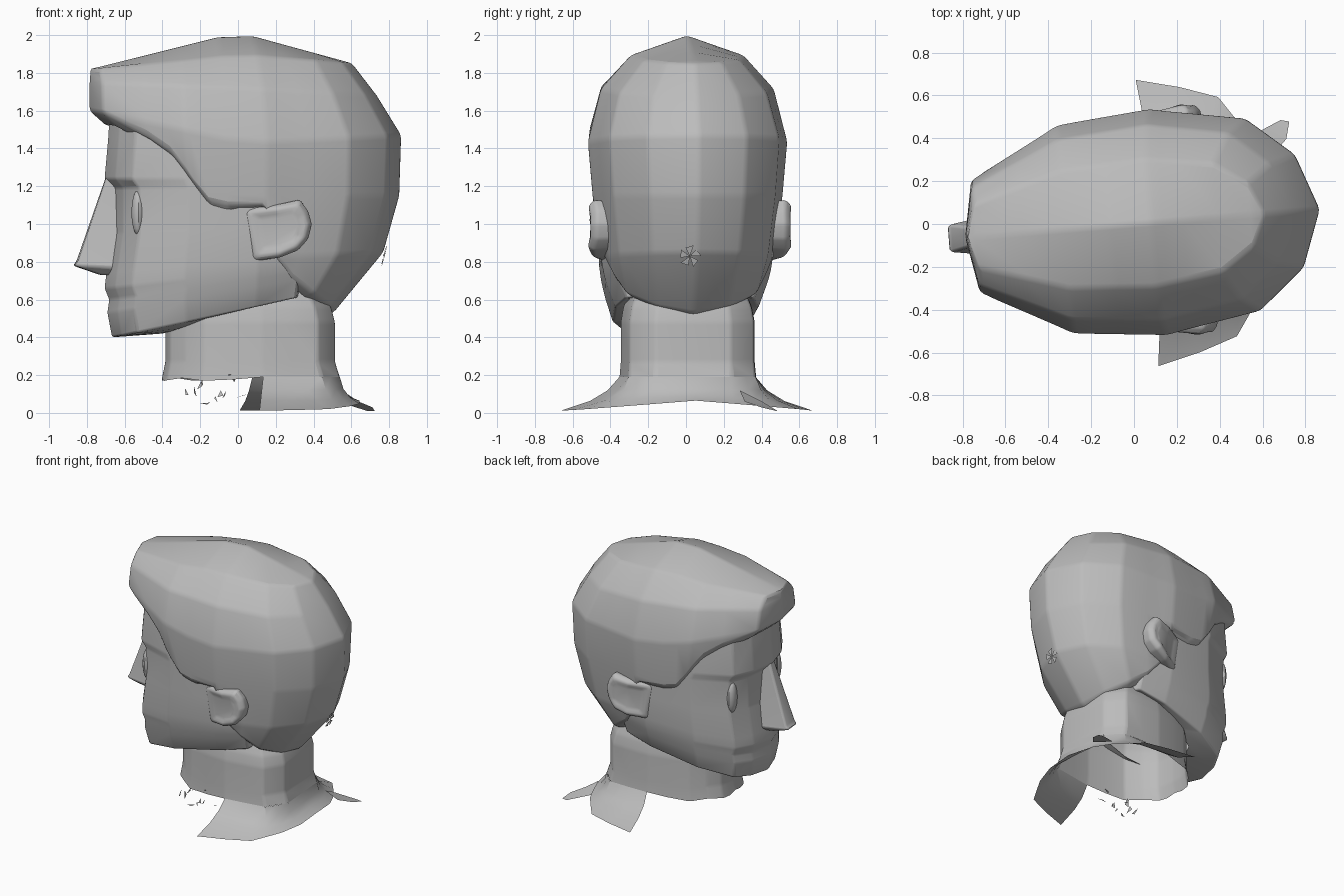
import bpy, bmesh, math, random
from mathutils import Matrix, Vector

random.seed(4)
if "Cube" in bpy.data.objects:
    bpy.data.objects.remove(bpy.data.objects["Cube"])

clay = bpy.data.materials.new("clay grey")
clay.use_nodes = True
grey = (0.5, 0.5, 0.5, 1)
clay.diffuse_color = grey
clay.node_tree.nodes["Principled BSDF"].inputs["Base Color"].default_value = grey
TURN = Matrix.Rotation(math.radians(4.5), 4, 'Z')   # head is turned slightly


def finish(name, bm, soft=0.0, normals=True):
    bmesh.ops.remove_doubles(bm, verts=bm.verts, dist=0.004)
    if normals:
        bmesh.ops.recalc_face_normals(bm, faces=bm.faces)
    bm.transform(TURN)
    mesh = bpy.data.meshes.new(name)
    bm.to_mesh(mesh)
    bm.free()
    mesh.materials.append(clay)
    ob = bpy.data.objects.new(name, mesh)
    bpy.context.collection.objects.link(ob)
    bpy.ops.object.select_all(action='DESELECT')
    ob.select_set(True)
    bpy.context.view_layer.objects.active = ob
    if soft:
        bev = ob.modifiers.new("soft edges", 'BEVEL')
        bev.width, bev.segments = soft, 2
        bev.limit_method, bev.angle_limit = 'ANGLE', math.radians(8)
    bpy.ops.object.shade_smooth_by_angle(angle=math.radians(35))
    return ob


def loft(name, rows, soft=0.0, closed=True, cap=False):
    """Skin half rows of points, mirrored in y to full rings."""
    bm = bmesh.new()
    rings = []
    for half in rows:
        other = [(x, -y, z) for x, y, z in half]
        pts = half + other[::-1][1:-1] if closed else half[::-1] + other[1:]
        rings.append([bm.verts.new(p) for p in pts])
    n = len(rings[0])
    for a, b in zip(rings, rings[1:]):
        for i in range(n if closed else n - 1):
            j = (i + 1) % n
            bm.faces.new((a[i], a[j], b[j], b[i]))
    if cap:
        bm.faces.new(rings[-1])
    return finish(name, bm, soft)


# Hair: levels of (z back, z side, z front, x back, x front, half width)
levels = [(1.85, 2.02, 1.82, .61, .785, 0), (1.85, 1.9, 1.82, .61, .785, .3),
          (1.68, 1.72, 1.75, .74, .79, .46), (1.47, 1.43, 1.6, .87, .79, .53),
          (1.15, 1.15, 1.2, .86, .7, .505), (.85, .82, .8, .775, .6, .465),
          (.53, .55, .5, .51, .5, .38)]
# Columns of (x share, y share, lowest level reached by the hairline)
columns = [(1, 0, 6), (.89, .5, 5.9), (.64, .85, 5.7), (.38, .925, 5.4), (.22, .97, 5),
           (.13, 1, 4.15), (-.14, .96, 4.15), (-.28, .94, 4.1), (-.41, .92, 3.72),
           (-.52, .83, 3.38), (-.66, .72, 3.2), (-.94, .5, 3), (-1, 0, 3)]


def hair_point(col, t):
    cx, cy, low = col
    t = min(t, low)
    i = min(int(t), len(levels) - 2)
    zb, zs, zf, xb, xf, w = [a + (b - a) * (t - i)
                             for a, b in zip(levels[i], levels[i + 1])]
    z = zs + ((zb if cx > 0 else zf) - zs) * abs(cx)
    return (cx * (xb if cx > 0 else xf), cy * w, z)


hair = [[hair_point(c, t) for c in columns] for t in range(len(levels))]
# Hairline tucks inwards, as a soft slope down to the face
hair.append([(x * .9, y * .86, z - .07 if x < 0 else z - .02) for x, y, z in hair[-1]])
loft("hair", hair, soft=.025)

# Face: levels of (z front, z back, x front, half width)
face_cols = [(-1, 0), (-.94, .42), (-.83, .73), (-.45, .96), (.1, 1), (.42, .9), (.55, 0)]
face_levels = [(1.64, 1.6, .68, .44), (1.46, 1.4, .69, .45), (1.24, 1.24, .71, .46),
               (1.19, 1.2, .665, .46), (.95, 1, .665, .46), (.74, .85, .70, .455),
               (.66, .8, .71, .445), (.6, .77, .685, .435), (.53, .74, .695, .42),
               (.4, .64, .67, .38)]
face = [[(cx * xf, cy * w, zf + (zb - zf) * max(0, cx * .9 + .9) / 1.5)
         for cx, cy in face_cols] for zf, zb, xf, w in face_levels]
face.append([(x * .6, y * .75, z + .02) for x, y, z in face[-1]])
loft("face", face, soft=.012)

# Nose: blunt wedge
nose = [[(-.62, 0, z), (-.64, w, z), (tip, w * .65, z + lift), (tip, 0, z + lift)]
        for z, w, tip, lift in ((1.25, .05, -.7, 0), (.8, .095, -.855, 0),
                                (.765, .1, -.873, .015), (.73, .06, -.73, 0))]
loft("nose", nose, soft=.012, cap=True)

# Eyes and ears, one per side
ear_outline = [(-.02, 1.08), (.15, 1.1), (.29, 1.13), (.335, 1.07), (.355, 1), (.335, .92),
               (.28, .86), (.18, .82), (.03, .8)]
for side, word in ((1, "left"), (-1, "right")):
    bm = bmesh.new()
    shape = Matrix.Translation((-.555, side * .305, 1.06)) @ Matrix.Diagonal((.035, .045, .12, 1))
    bmesh.ops.create_uvsphere(bm, u_segments=12, v_segments=8, radius=1, matrix=shape)
    finish(word + "_eye", bm)

    # Ear swells out of the cheek and stands proud at its rear rim
    bm = bmesh.new()
    loops = []
    for scale, depth in ((.92, -.12), (1, -.01), (.82, .01), (.55, -.012)):
        ring = []
        for x, z in ear_outline:
            px, pz = .2 + (x - .2) * scale, .97 + (z - .97) * scale
            y = .56 - abs(px - .24) * .42 - abs(pz - .99) * .15 + depth
            ring.append(bm.verts.new((px, side * y, pz)))
        loops.append(ring)
    n = len(ear_outline)
    for a, b in zip(loops, loops[1:]):
        for i in range(n):
            j = (i + 1) % n
            bm.faces.new((a[i], a[j], b[j], b[i]))
    bm.faces.new(loops[-1])
    finish(word + "_ear", bm, soft=.012)

# Neck: open tube with a torn lower front edge
neck_half = [(.5, 0), (.5, .2), (.4, .33), (.25, .345), (.1, .355), (-.05, .33), (-.2, .3),
             (-.3, .22), (-.37, .14), (-.38, .07), (-.385, 0)]
neck = [[(x * s, y * s, z) for x, y in neck_half]
        for z, s in ((.66, .85), (.56, .96), (.48, 1), (.27, 1))]
neck.append([(x * 1.05, y * 1.02, .19 + (random.uniform(-.025, .025) if x < 0 else 0))
             for x, y in neck_half])
loft("neck", neck, soft=.015)

# Shoulder collar: torn shell flaring from the back of the neck
rim = [(.64, 0), (.63, .2), (.58, .36), (.5, .47), (.45, .56), (.25, .62), (.05, .67)]
root = [(.525, 0), (.525, .2), (.47, .28), (.42, .337), (.31, .345), (.2, .355), (.105, .362)]
collar = []
for t, z in ((0, .19), (.2, .12), (.5, .065), (1, .015)):
    collar.append([(a + (c - a) * t + random.uniform(-.015, .015) * t,
                    b + (d - b) * t, z + t * (.05 - .08 * d))
                   for (a, b), (c, d) in zip(root, rim)])
loft("shoulder_collar", collar, closed=False)

# Torn strip trailing behind the left shoulder
bm = bmesh.new()
strip = [bm.verts.new(p) for p in ((.57, .24, .12), (.66, .26, .06), (.74, .34, .03),
                                   (.76, .42, .01), (.72, .43, .01), (.56, .36, .06))]
bm.faces.new(strip)
bmesh.ops.triangulate(bm, faces=bm.faces)
finish("torn_strip", bm, normals=False)

# Loose shreds below the front of the neck
bm = bmesh.new()
for k in range(10):
    mid = Vector((random.uniform(-.3, .04), 0, random.uniform(.06, .18)))
    mid.y = -.33 - mid.x * .15
    bm.faces.new([bm.verts.new(mid + Vector([random.uniform(-.03, .03) for _ in range(3)]))
                  for _ in range(3)])
finish("neck_shreds", bm, normals=False)

# Small flake on the back of the head
bm = bmesh.new()
for k in range(5):
    a = k * math.tau / 5
    bm.faces.new([bm.verts.new((.772 + .25 * r * math.sin(b), -.04 + r * math.cos(b),
                                .83 + r * math.sin(b)))
                  for r, b in ((0, 0), (.06, a), (.05, a + .8))])
finish("back_flake", bm, normals=False)
